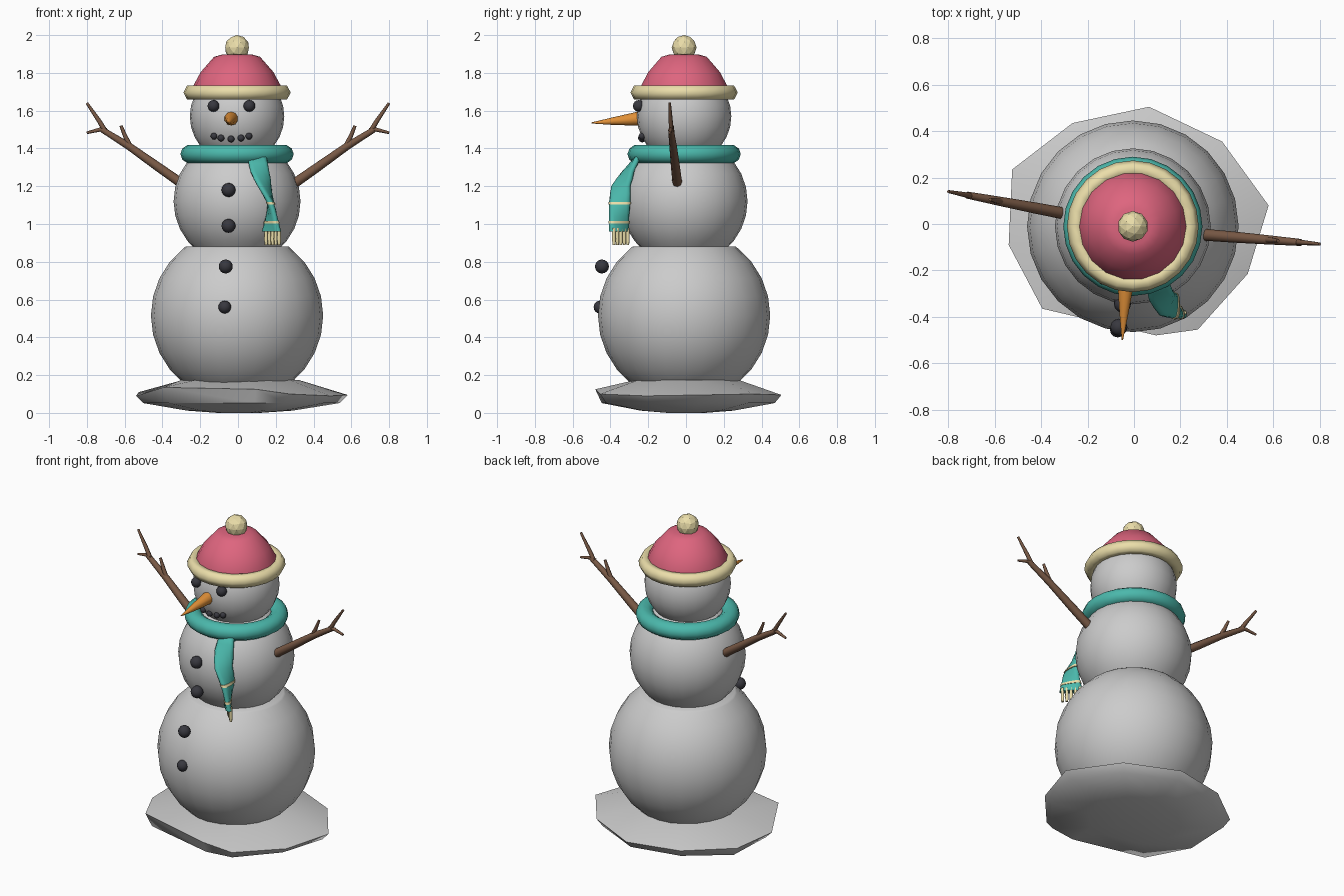
import bpy, bmesh
from math import sin, cos, pi, radians, sqrt, copysign
from mathutils import Vector

if "Cube" in bpy.data.objects:
    bpy.data.objects.remove(bpy.data.objects["Cube"])

CX, CY = -0.005, -0.01


def material(name, rgb):
    m = bpy.data.materials.new(name)
    m.diffuse_color = (*rgb, 1)
    m.use_nodes = True
    m.node_tree.nodes["Principled BSDF"].inputs["Base Color"].default_value = m.diffuse_color
    return m


PINK = material("pink_wool", (0.73, 0.13, 0.21))
CREAM = material("cream_wool", (0.83, 0.73, 0.40))
TEAL = material("teal_wool", (0.07, 0.48, 0.41))
BROWN = material("wood", (0.19, 0.10, 0.06))
ORANGE = material("carrot", (0.75, 0.28, 0.04))
COAL = material("coal", (0.04, 0.04, 0.05))


def finish(name, bm, mat=None, angle=40):
    bmesh.ops.recalc_face_normals(bm, faces=bm.faces)
    me = bpy.data.meshes.new(name)
    bm.to_mesh(me)
    bm.free()
    ob = bpy.data.objects.new(name, me)
    bpy.context.collection.objects.link(ob)
    if mat:
        me.materials.append(mat)
    if angle:
        bpy.ops.object.select_all(action='DESELECT')
        ob.select_set(True)
        bpy.context.view_layer.objects.active = ob
        bpy.ops.object.shade_smooth_by_angle(angle=radians(angle))
    return ob


def loft(name, rings, mat=None, angle=40, loop=False):
    """Skin rings of equal point count; cap the ends unless looped."""
    bm = bmesh.new()
    vs = [[bm.verts.new(p) for p in r] for r in rings]
    n = len(vs[0])
    pairs = list(zip(vs, vs[1:])) + ([(vs[-1], vs[0])] if loop else [])
    for a, b in pairs:
        for i in range(n):
            j = (i + 1) % n
            bm.faces.new((a[i], a[j], b[j], b[i]))
    if not loop:
        bm.faces.new(vs[0])
        bm.faces.new(vs[-1])
    return finish(name, bm, mat, angle)


def lathe(name, profile, seg, mat=None, angle=40, loop=False):
    rings = [[(CX + r * cos(2 * pi * i / seg), CY + r * sin(2 * pi * i / seg), z)
              for i in range(seg)] for r, z in profile]
    return loft(name, rings, mat, angle, loop)


def torus(name, major, minor, height, z, sides, seg, mat):
    prof = [(major + minor * cos(2 * pi * k / sides), z + height * sin(2 * pi * k / sides))
            for k in range(sides)]
    return lathe(name, prof, seg, mat, 75, True)


def snowball(name, r, z, lo, hi, steps=14):
    """Sphere trimmed flat at heights lo and hi."""
    prof = []
    for k in range(steps + 1):
        h = -cos(pi * k / steps) * r
        if lo < z + h < hi:
            prof.append((sin(pi * k / steps) * r, z + h))
    edge = lambda q: (sqrt(max(r * r - (q - z) ** 2, 1e-6)), q)
    return lathe(name, [edge(lo)] + prof + [edge(hi)], 24)


def tube(name, pts, radii, sides, mat):
    pts = [Vector(p) for p in pts]
    rings = []
    for i, p in enumerate(pts):
        t = (pts[min(i + 1, len(pts) - 1)] - pts[max(i - 1, 0)]).normalized()
        u = t.cross(Vector((0.1, 1, 0.05)) if abs(t.y) < 0.8 else Vector((1, 0, 0))).normalized()
        v = t.cross(u)
        rings.append([p + radii[i] * (u * cos(2 * pi * k / sides) + v * sin(2 * pi * k / sides))
                      for k in range(sides)])
    return loft(name, rings, mat, 65)


def lump(name, pos, r):
    bm = bmesh.new()
    bmesh.ops.create_uvsphere(bm, u_segments=12, v_segments=8, radius=r)
    bmesh.ops.translate(bm, verts=bm.verts, vec=pos)
    return finish(name, bm, COAL, 60)


# Snow base: irregular outline (x, y, rim height) scaled into rings
outline = [(0.065, 0.505, .095), (0.38, 0.355, .10), (0.58, 0.08, .095), (0.49, -0.215, .09),
           (0.275, -0.455, .10), (0.095, -0.48, .125), (-0.395, -0.365, .135),
           (-0.54, -0.09, .09), (-0.525, 0.235, .11), (-0.265, 0.435, .10)]
flat = lambda s, z: [(x * s, y * s, z) for x, y, _ in outline]
loft("snow_base", [flat(.2, 0), flat(.5, .012), flat(.93, .052), outline,
                   flat(.55, .175), flat(.2, .18)], angle=50)

# Snow body
snowball("lower_body", 0.456, 0.515, 0.10, 0.88)
snowball("middle_body", 0.336, 1.12, 0.87, 1.43)
snowball("head", 0.25, 1.57, 1.34, 1.81)

# Hat
lathe("hat_crown", [(0.235, 1.69), (0.23, 1.735), (0.192, 1.805), (0.122, 1.885),
                    (0.08, 1.897), (0.01, 1.90)], 18, PINK, 55)
torus("hat_brim", 0.246, 0.038, 0.042, 1.696, 6, 24, CREAM)
bm = bmesh.new()
bmesh.ops.create_icosphere(bm, subdivisions=2, radius=0.066)
bmesh.ops.translate(bm, verts=bm.verts, vec=(CX, CY, 1.934))
finish("hat_pompom", bm, CREAM, 0)

# Face
lump("left_eye", (-0.13, -0.232, 1.625), 0.031)
lump("right_eye", (0.06, -0.25, 1.625), 0.031)
for i, (x, z) in enumerate([(-.127, 1.465), (-.09, 1.455), (-.037, 1.45), (.016, 1.455), (.058, 1.465)]):
    y = CY - sqrt(0.25 ** 2 - (z - 1.57) ** 2 - (x - CX) ** 2) - 0.005
    lump(f"mouth_coal_{i + 1}", (x, y, z), 0.018)
tube("carrot_nose", [(-.034, -.22, 1.56), (-.036, -.26, 1.557), (-.043, -.38, 1.545), (-.05, -.50, 1.535)],
     [.038, .036, .021, .003], 10, ORANGE)

# Buttons
for i, p in enumerate([(-.05, -.345, 1.18), (-.05, -.34, .99), (-.065, -.445, .775), (-.07, -.455, .56)]):
    lump(f"button_{i + 1}", p, 0.037 if i < 3 else 0.034)

# Scarf: ring plus a twisting tail
torus("scarf_ring", 0.247, 0.053, 0.05, 1.37, 10, 24, TEAL)
# centre x, y, z, width, twist degrees
TAIL = [(.10, -.25, 1.36, .10, 0), (.115, -.305, 1.28, .11, 25), (.14, -.345, 1.20, .115, 60),
        (.177, -.352, 1.10, .112, 92), (.178, -.354, 1.03, .115, 115), (.177, -.355, .96, .135, 133)]


def tail_at(z):
    for a, b in zip(TAIL, TAIL[1:]):
        if b[2] <= z <= a[2]:
            f = (a[2] - z) / (a[2] - b[2])
            return [p + (q - p) * f for p, q in zip(a, b)]
    return TAIL[-1]


def tail_ring(z, grow=0.0):
    x, y, _, w, ang = tail_at(z)
    c, s = cos(radians(ang)), sin(radians(ang))
    ring = []
    for k in range(12):
        t = 2 * pi * k / 12
        u = (w / 2 + grow) * copysign(abs(cos(t)) ** 0.7, cos(t))
        v = (0.02 + grow) * copysign(abs(sin(t)) ** 0.7, sin(t))
        ring.append((x + u * c - v * s, y + u * s + v * c, z))
    return ring


loft("scarf_tail", [tail_ring(1.36 - 0.04 * k) for k in range(11)], TEAL, 60)
for i, z in enumerate((1.11, 1.01)):
    loft(f"scarf_stripe_{i + 1}", [tail_ring(z + 0.007, .003), tail_ring(z - 0.007, .003)], CREAM, 50)
ang = radians(133)
for i in range(5):
    d = (i - 2) * 0.025
    x, y = .183 + d * cos(ang), -.345 + d * sin(ang)
    tube(f"scarf_fringe_{i + 1}", [(x, y, .98), (x, y, .92), (x, y, .89)], [.009, .011, .008], 6, CREAM)

# Twig arms
for side, name in ((1, "right"), (-1, "left")):
    def P(x, z, off=0):
        y = (-0.022 - 0.08 * x) if side > 0 else (-0.012 + 0.19 * x)
        return (side * x, y + off, z)
    tube(name + "_arm", [P(.27, 1.195), P(.42, 1.30), P(.575, 1.41), P(.72, 1.50)],
         [.026, .024, .020, .015], 8, BROWN)
    tube(name + "_arm_upper_twig", [P(.70, 1.487), P(.735, 1.545), P(.80, 1.64)], [.014, .012, .007], 6, BROWN)
    tube(name + "_arm_lower_twig", [P(.695, 1.495), P(.73, 1.50), P(.80, 1.483)], [.013, .011, .007], 6, BROWN)
    tube(name + "_arm_side_twig", [P(.565, 1.40), P(.595, 1.46), P(.62, 1.52)], [.014, .012, .008], 6, BROWN)
